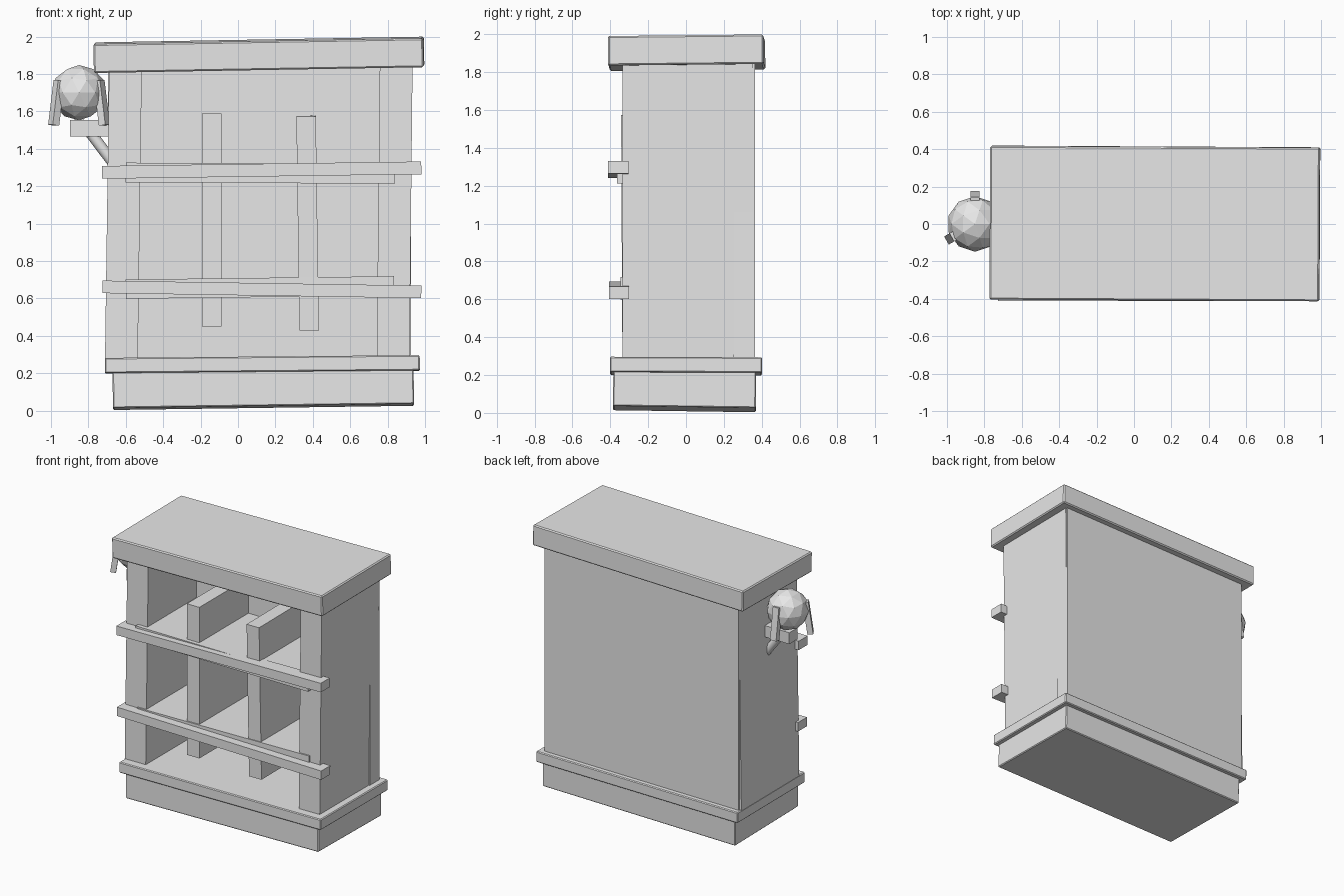
import bpy, math
from mathutils import Vector

cube = bpy.data.objects.get("Cube")
if cube:
    bpy.data.objects.remove(cube, do_unlink=True)

GREY = (0.8, 0.8, 0.8, 1)
mat = bpy.data.materials.new("plain grey")
mat.use_nodes = True
mat.diffuse_color = GREY
mat.node_tree.nodes["Principled BSDF"].inputs["Base Color"].default_value = GREY


def finish(name):
    ob = bpy.context.object
    ob.name = name
    ob.data.materials.append(mat)
    return ob


def box(name, x, y, z, tilt=(0, 0, 0), bevel=0):
    """Box spanning the x, y and z ranges, then tilted (degrees) about its centre."""
    spans = (x, y, z)
    bpy.ops.mesh.primitive_cube_add(size=1, location=[(a + b) / 2 for a, b in spans])
    ob = finish(name)
    ob.scale = [b - a for a, b in spans]
    bpy.ops.object.transform_apply(location=False, rotation=False, scale=True)
    ob.rotation_euler = [math.radians(t) for t in tilt]
    if bevel:
        mod = ob.modifiers.new("worn edges", 'BEVEL')
        mod.width = bevel
        mod.segments = 1
    return ob


# Base and top, slightly crooked
box("plinth", (-0.67, 0.94), (-0.385, 0.37), (0.02, 0.24), (-0.8, -0.8, 0), 0.006)
box("base_moulding", (-0.712, 0.972), (-0.402, 0.402), (0.207, 0.288), (-0.2, -0.5, 0), 0.006)
box("top_slab", (-0.77, 0.993), (-0.408, 0.414), (1.825, 1.98), (0.6, -1.0, -0.3), 0.008)

# Carcass
box("left_panel", (0.75, 0.925), (-0.335, 0.355), (0.26, 1.87), (0, 0.6, 0))
box("right_panel", (-0.70, -0.525), (-0.335, 0.355), (0.26, 1.87), (0, 0.8, 0))
box("back_panel", (-0.695, 0.925), (0.25, 0.365), (0.26, 1.87))

# Shelves and the rails across their fronts
box("upper_shelf", (-0.60, 0.84), (-0.365, 0.27), (1.217, 1.322), (0, 0.3, 0))
box("lower_shelf", (-0.60, 0.835), (-0.345, 0.27), (0.607, 0.71), (0, -0.7, 0))
box("upper_rail", (-0.727, 0.98), (-0.412, -0.305), (1.252, 1.32), (0, -0.8, 0))
box("lower_rail", (-0.725, 0.98), (-0.408, -0.30), (0.615, 0.682), (0, 0.9, 0))

# Upright dividers
box("right_divider", (-0.193, -0.088), (-0.335, 0.27), (0.45, 1.59))
box("left_divider", (0.32, 0.424), (-0.34, 0.27), (0.43, 1.575), (0.3, -0.8, 0))

# Side lamp: globe, bracket, strut and three prongs
LAMP = Vector((-0.85, 0, 1.70))
bpy.ops.mesh.primitive_ico_sphere_add(subdivisions=2, radius=0.148, location=LAMP)
finish("lamp_globe")
box("lamp_bracket", (-0.897, -0.66), (-0.05, 0.05), (1.467, 1.553))

start, end = Vector((-0.66, 0, 1.315)), Vector((-0.80, 0, 1.50))
bpy.ops.mesh.primitive_cylinder_add(vertices=12, radius=0.03, depth=(end - start).length,
                                    location=(start + end) / 2)
strut = finish("lamp_strut")
strut.rotation_euler = (end - start).to_track_quat('Z', 'Y').to_euler()
bpy.ops.object.shade_smooth_by_angle()

for i, angle in enumerate((90, 210, 330)):
    a = math.radians(angle)
    pos = LAMP + Vector((0.14 * math.cos(a), 0.14 * math.sin(a), -0.055))
    bpy.ops.mesh.primitive_cube_add(size=1, location=pos)
    prong = finish("lamp_prong_%d" % (i + 1))
    prong.scale = (0.04, 0.05, 0.24)
    prong.rotation_euler = (0, math.radians(-8), a)
